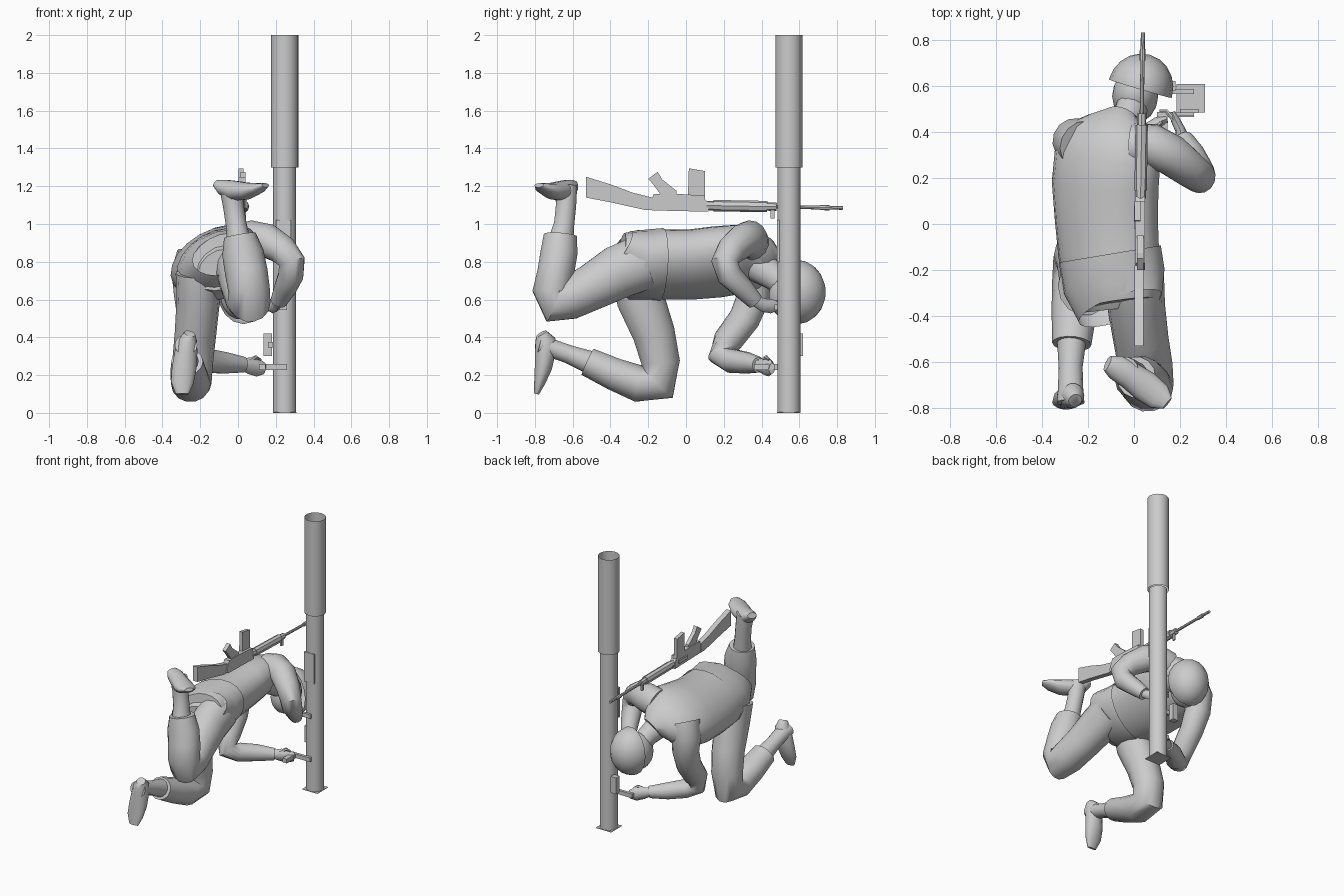
import bpy, bmesh, math
from mathutils import Vector, Matrix

grey = bpy.data.materials.new("plain_grey")
grey.diffuse_color = (0.6, 0.6, 0.6, 1)


def finish(name, bm, smooth=50):
    bmesh.ops.recalc_face_normals(bm, faces=bm.faces[:])
    me = bpy.data.meshes.new(name)
    bm.to_mesh(me)
    bm.free()
    me.materials.append(grey)
    ob = bpy.data.objects.new(name, me)
    bpy.context.collection.objects.link(ob)
    if smooth:
        bpy.ops.object.select_all(action='DESELECT')
        ob.select_set(True)
        bpy.context.view_layer.objects.active = ob
        bpy.ops.object.shade_smooth_by_angle(angle=math.radians(smooth))
    return ob


def loft(name, rings, side=(1, 0, 0), n=14, caps=True, smooth=50):
    """Rings are (x, y, z, half width along side, half depth)."""
    bm = bmesh.new()
    pts = [Vector(r[:3]) for r in rings]
    loops = []
    for i, r in enumerate(rings):
        fwd = (pts[min(i + 1, len(pts) - 1)] - pts[max(i - 1, 0)]).normalized()
        u = Vector(side)
        u = (u - fwd * u.dot(fwd)).normalized()
        v = fwd.cross(u)
        loops.append([bm.verts.new(pts[i] + u * r[3] * math.cos(2 * math.pi * k / n)
                                   + v * r[4] * math.sin(2 * math.pi * k / n)) for k in range(n)])
    for a, b in zip(loops, loops[1:]):
        for k in range(n):
            bm.faces.new((a[k], a[(k + 1) % n], b[(k + 1) % n], b[k]))
    if caps:
        bm.faces.new(loops[0])
        bm.faces.new(loops[-1])
    return finish(name, bm, smooth)


def box(name, x0, x1, y0, y1, z0, z1):
    bm = bmesh.new()
    bmesh.ops.create_cube(bm, size=1)
    for v in bm.verts:
        v.co = ((x0 + x1) / 2 + v.co.x * (x1 - x0), (y0 + y1) / 2 + v.co.y * (y1 - y0),
                (z0 + z1) / 2 + v.co.z * (z1 - z0))
    return finish(name, bm, 0)


def plate(name, outline, x, half):
    """Side outline in (y, z), thickened along x."""
    bm = bmesh.new()
    f = bm.faces.new([bm.verts.new((x - half, y, z)) for y, z in outline])
    new = bmesh.ops.extrude_face_region(bm, geom=[f])['geom']
    bmesh.ops.translate(bm, vec=(2 * half, 0, 0), verts=[g for g in new if isinstance(g, bmesh.types.BMVert)])
    return finish(name, bm, 0)


def ball(name, centre, radii, axis=(0, 0, 1), dome=False, seg=16):
    """Ellipsoid with local z along axis; dome keeps only the upper half."""
    bm = bmesh.new()
    bmesh.ops.create_uvsphere(bm, u_segments=seg, v_segments=10, radius=1)
    if dome:
        bmesh.ops.bisect_plane(bm, geom=bm.verts[:] + bm.edges[:] + bm.faces[:], plane_co=(0, 0, -.02),
                               plane_no=(0, 0, -1), clear_outer=True)
    rot = Vector(axis).to_track_quat('Z', 'Y').to_matrix().to_4x4()
    bm.transform(Matrix.Translation(centre) @ rot @ Matrix.Diagonal((*radii, 1)))
    return finish(name, bm)


# Post: two open tubes on a square base plate
PX, PY = 0.247, 0.545
loft("post_lower", [(PX, PY, 0, .061, .061), (PX, PY, 1.3, .061, .061)], n=24, caps=False)
loft("post_sleeve", [(PX, PY, 1.3, .072, .072), (PX, PY, 2, .072, .072)], n=24, caps=False)
box("base_plate", PX - .062, PX + .062, PY - .062, PY + .062, 0, .004)

# Fittings on the post
box("front_panel", .20, .28, .482, .498, .80, 1.02)
box("lower_handle", .10, .26, .465, .485, .228, .258)
box("lower_handle_grip", .11, .145, .36, .485, .228, .258)
box("side_block", .135, .18, .58, .62, .30, .42)
box("side_bracket", .16, .26, .565, .585, .345, .375)
box("upper_handle", .16, .26, .468, .486, .545, .575)

# Torso: shirt rolled so the left side sits lower
TILT = (.87, 0, .5)
loft("shirt", [(-.08, -.35, .80, .19, .14), (-.09, -.27, .79, .215, .165), (-.11, -.12, .785, .235, .165),
               (-.12, .02, .785, .24, .165), (-.125, .17, .80, .25, .165), (-.115, .29, .815, .25, .155),
               (-.10, .37, .82, .225, .13), (-.07, .42, .81, .16, .10), (-.05, .46, .78, .08, .075)], TILT, 20)
# Shirt hem flaring over the hips
loft("shirt_hem", [(-.06, -.365, .845, .20, .115), (-.085, -.25, .785, .235, .18),
                   (-.105, -.13, .785, .24, .175)], TILT, 20, caps=False)
loft("hips", [(-.09, -.37, .76, .13, .10), (-.10, -.28, .76, .19, .15), (-.1, -.15, .77, .2, .15)], TILT)

# Head, neck and helmet
loft("neck", [(-.06, .38, .78, .09, .09), (-.02, .47, .72, .07, .075), (0, .54, .67, .07, .07)])
ball("head", (.005, .555, .63), (.10, .115, .135), (0, .3, .95))
ball("helmet", (.028, .59, .64), (.142, .17, .15), (.28, .95, .02), dome=True)

# Left leg: kneeling, shin lying back
loft("left_trouser", [(-.21, -.27, .74, .12, .13), (-.21, -.24, .60, .115, .13), (-.225, -.17, .42, .11, .115),
                      (-.24, -.135, .27, .108, .105), (-.245, -.15, .16, .105, .115), (-.25, -.25, .155, .105, .10),
                      (-.26, -.38, .205, .098, .088), (-.27, -.52, .27, .085, .078)])
loft("left_boot_shaft", [(-.27, -.49, .26, .065, .065), (-.275, -.62, .31, .052, .05),
                         (-.275, -.72, .345, .055, .05), (-.275, -.775, .36, .06, .055)])
loft("left_boot", [(-.255, -.765, .42, .03, .03), (-.265, -.745, .385, .05, .055), (-.275, -.745, .32, .06, .055),
                   (-.285, -.755, .24, .065, .047), (-.295, -.775, .16, .06, .03), (-.295, -.792, .10, .035, .014)])

# Right leg: thigh back, shin raised
loft("right_trouser", [(0, -.22, .80, .13, .15), (.01, -.36, .745, .125, .145), (.03, -.50, .665, .12, .125),
                       (.05, -.62, .605, .118, .115), (.06, -.70, .585, .112, .11), (.06, -.715, .64, .11, .10),
                       (.045, -.69, .74, .113, .10), (.025, -.672, .85, .11, .10), (.01, -.665, .94, .085, .09)])
loft("right_boot_shaft", [(.005, -.665, .90, .065, .07), (-.01, -.645, 1.0, .055, .055),
                          (-.025, -.635, 1.1, .055, .055), (-.04, -.635, 1.2, .06, .06)])
loft("right_boot", [(-.115, -.605, 1.215, .035, .02), (-.08, -.62, 1.195, .055, .042),
                    (-.02, -.655, 1.175, .06, .055), (.05, -.705, 1.175, .068, .045),
                    (.11, -.75, 1.19, .06, .027), (.145, -.778, 1.205, .03, .012)], (.55, .83, 0))

# Right arm: elbow raised outwards, hand on the post
loft("right_arm", [(0, .34, .90, .10, .10), (.08, .34, .92, .095, .10), (.16, .30, .91, .09, .09),
                   (.24, .24, .86, .08, .078), (.285, .205, .80, .072, .072), (.28, .23, .73, .068, .068),
                   (.25, .30, .66, .058, .06), (.215, .365, .59, .045, .045)], (0, 1, 0.3))
loft("right_hand", [(.215, .36, .595, .028, .032), (.20, .41, .57, .036, .022), (.18, .45, .565, .038, .02),
                    (.165, .485, .565, .025, .014)], (0, 0, 1), 8)
for i in range(3):
    loft("right_finger", [(.18, .44, .545 + i * .02, .01, .01), (.14, .49, .55 + i * .018, .01, .01),
                          (.11, .49, .55 + i * .018, .007, .007)], (0, 0, 1), 6)

# Left arm: hanging, forearm reaching across to the post
loft("left_arm", [(-.22, .34, .82, .11, .11), (-.255, .36, .74, .10, .10), (-.25, .36, .62, .088, .09),
                  (-.24, .31, .50, .08, .085), (-.235, .22, .38, .075, .08), (-.215, .19, .30, .075, .07),
                  (-.16, .24, .275, .065, .065), (-.07, .32, .265, .058, .058), (.03, .385, .255, .04, .042)],
     (.7, -.7, 0))
loft("left_hand", [(.02, .38, .255, .03, .03), (.06, .41, .25, .045, .028), (.105, .44, .24, .048, .026),
                   (.14, .455, .235, .03, .018)], (0, 0, 1), 8)
loft("left_thumb", [(.06, .40, .275, .012, .012), (.095, .425, .295, .011, .011), (.12, .44, .28, .007, .007)],
     (1, 0, 0), 6)

# Rifle lying upside down along the back
RX = .027
plate("rifle_stock", [(-.53, 1.25), (-.53, 1.14), (-.40, 1.115), (-.22, 1.075), (-.18, 1.075), (-.18, 1.14),
                      (-.28, 1.165), (-.40, 1.21)], .022, .019)
plate("rifle_receiver", [(-.20, 1.085), (-.18, 1.072), (.12, 1.065), (.12, 1.115), (.10, 1.13), (.10, 1.15),
                         (-.05, 1.16), (-.17, 1.16)], RX, .02)
plate("rifle_grip", [(-.05, 1.15), (-.05, 1.175), (-.125, 1.235), (-.15, 1.275), (-.20, 1.24), (-.17, 1.205),
                     (-.13, 1.15)], RX, .014)
plate("rifle_magazine", [(.01, 1.14), (.10, 1.14), (.10, 1.28), (.015, 1.295)], .015, .013)
box("rifle_side_bolt", 0, .02, -.02, .08, 1.09, 1.115)
for name, y0, y1, r in (("rifle_gas_block", .11, .15, .025), ("rifle_handguard", .145, .43, .03),
                        ("rifle_collar", .42, .48, .022), ("rifle_barrel", .45, .83, .01),
                        ("rifle_muzzle", .71, .76, .014)):
    loft(name, [(.027 + y * .014, y, 1.1 - y * .018, r * .9, r) for y in (y0, y1)], n=8, smooth=0)
box("rifle_front_sight", .03, .042, .448, .468, 1.03, 1.085)
